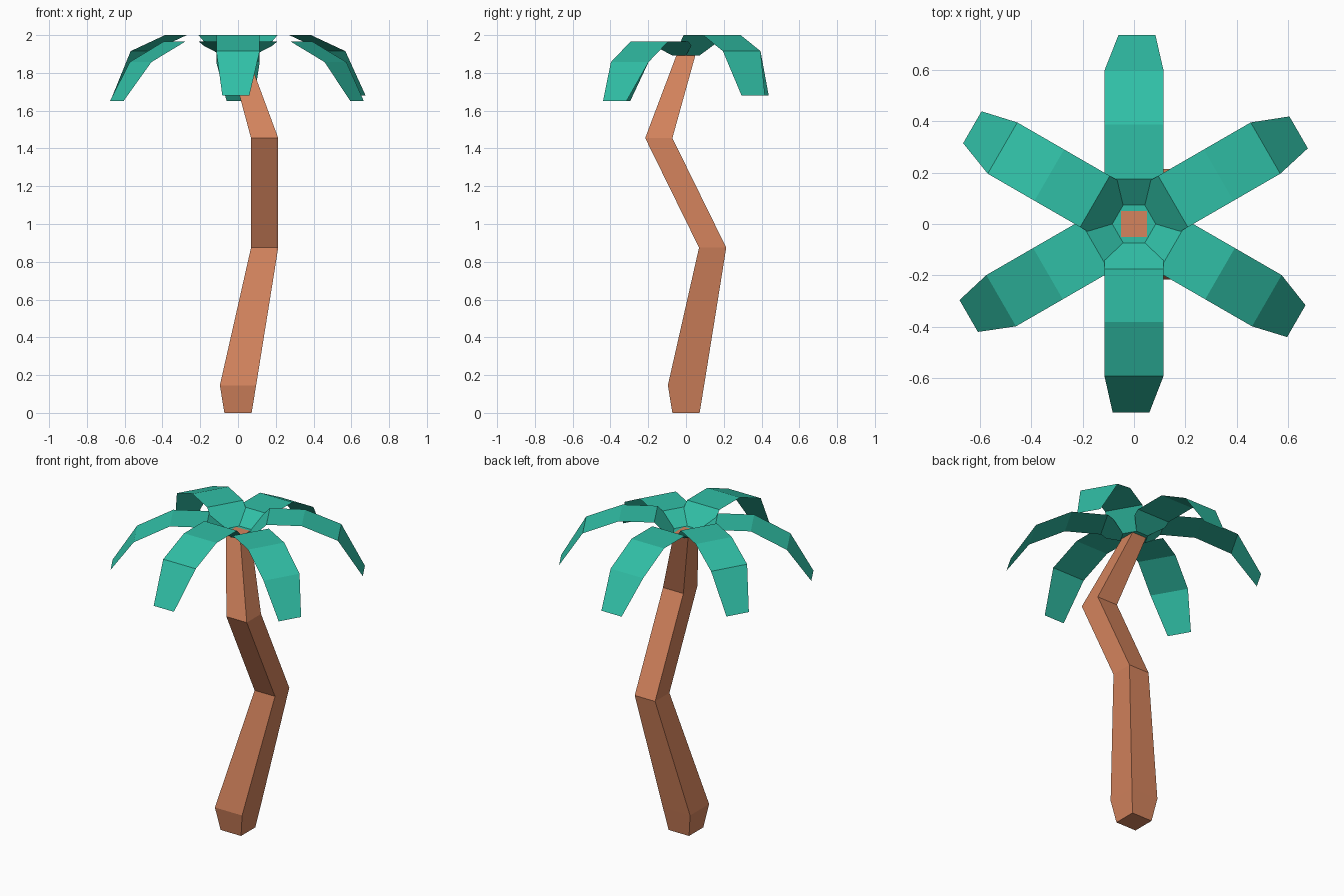
import bpy, bmesh
from math import sin, cos, radians

if "Cube" in bpy.data.objects:
    bpy.data.objects.remove(bpy.data.objects["Cube"])


def material(name, color):
    m = bpy.data.materials.new(name)
    m.diffuse_color = (*color, 1)
    m.use_nodes = True
    m.node_tree.nodes["Principled BSDF"].inputs["Base Color"].default_value = m.diffuse_color
    return m


def finish(name, bm, mat):
    mesh = bpy.data.meshes.new(name)
    bm.to_mesh(mesh)
    bm.free()
    mesh.materials.append(mat)
    obj = bpy.data.objects.new(name, mesh)
    bpy.context.collection.objects.link(obj)
    return obj


bark = material("bark", (0.66, 0.23, 0.11))
green = material("leaf_green", (0.03, 0.52, 0.38))

# Trunk: square rings along a crooked path (x, y, z, half width)
bm = bmesh.new()
path = [(0, 0, 0, 0.072), (0, 0, 0.146, 0.096), (0.141, 0.141, 0.875, 0.072),
        (0.141, -0.144, 1.455, 0.072), (0, 0, 1.895, 0.05)]
rings = [[bm.verts.new((x + sx * h, y + sy * h, z))
          for sx, sy in ((-1, -1), (1, -1), (1, 1), (-1, 1))]
         for x, y, z, h in path]
for a, b in zip(rings, rings[1:]):
    for i in range(4):
        j = (i + 1) % 4
        bm.faces.new((a[i], a[j], b[j], b[i]))
bm.faces.new(rings[0][::-1])
bm.faces.new(rings[-1])
finish("trunk", bm, bark)

# Crown centre: flat hexagon
BASE_Z, IN_R, IN_W = 1.893, 0.073, 0.042
bm = bmesh.new()
bmesh.ops.create_circle(bm, cap_ends=True, segments=6, radius=0.0843)
for v in bm.verts:
    # put corners at 0, 60, 120... degrees
    v.co.x, v.co.y = v.co.y, -v.co.x
    v.co.z = BASE_Z
bmesh.ops.recalc_face_normals(bm, faces=bm.faces)
if bm.faces[:][0].normal.z < 0:
    bmesh.ops.reverse_faces(bm, faces=bm.faces[:])
finish("crown_centre", bm, green)


# Leaf: thin strip of (radius, height, left edge, right edge) rows
def leaf(name, angle, z_top, z_fold, z_tip, shift):
    k = (0.142 - IN_R) / (0.175 - IN_R)
    w = 0.115
    rows = [(IN_R, BASE_Z, -IN_W, IN_W),
            (0.142, BASE_Z + (z_top - BASE_Z) * k, -w, w),
            (0.175, z_top, -w, w),
            (0.38 + shift, z_top, -w, w),
            (0.59 + shift, z_fold, -w, w),
            (0.732 + shift / 2, z_tip, -0.083, 0.06)]
    c, s = cos(radians(angle)), sin(radians(angle))
    bm = bmesh.new()
    v = [[bm.verts.new((r * c - t * s, r * s + t * c, z)) for t in (t0, t1)]
         for r, z, t0, t1 in rows]
    # sloping inner face is one flat hexagon, then three quads
    bm.faces.new((v[0][0], v[1][0], v[2][0], v[2][1], v[1][1], v[0][1]))
    for a, b in zip(v[2:], v[3:]):
        bm.faces.new((a[0], b[0], b[1], a[1]))
    finish(name, bm, green)


# Alternate high and low leaves around the crown
for i in range(3):
    leaf(f"high_leaf_{i + 1}", -90 + 120 * i, 2.0, 1.915, 1.68, 0)
    leaf(f"low_leaf_{i + 1}", -30 + 120 * i, 1.967, 1.857, 1.65, 0.006)
